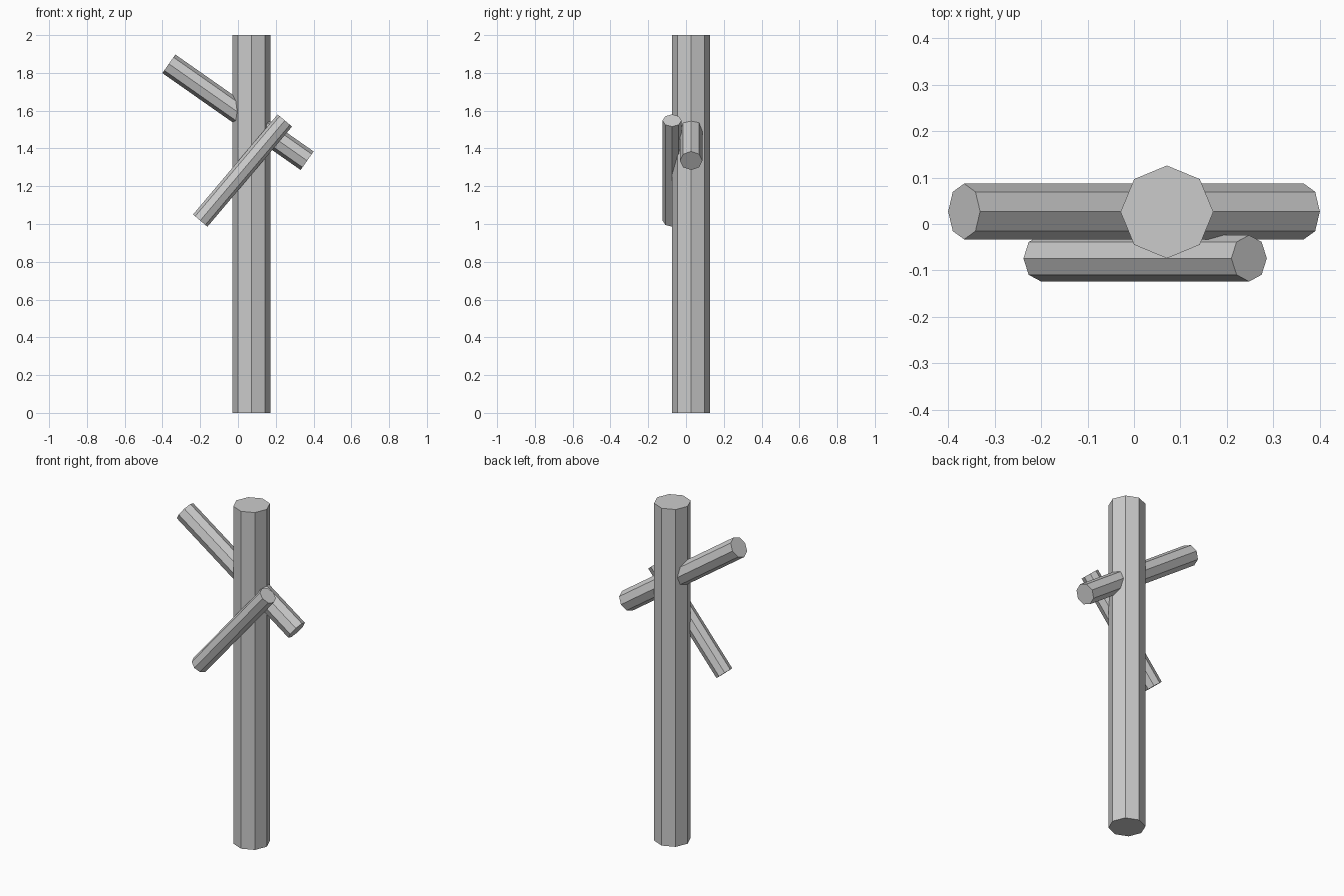
import bpy
from mathutils import Vector

if "Cube" in bpy.data.objects:
    bpy.data.objects.remove(bpy.data.objects["Cube"])


def eight_sided_log(name, start, end, radius):
    """Flat-shaded octagonal log between two centre points."""
    a, b = Vector(start), Vector(end)
    axis = b - a
    bpy.ops.mesh.primitive_cylinder_add(
        vertices=8, radius=radius, depth=axis.length, location=(a + b) / 2)
    log = bpy.context.object
    log.name = name
    # all logs lie in the xz plane, so tilt about y only
    log.rotation_euler = (0, axis.angle(Vector((0, 0, 1))) * (1 if axis.x >= 0 else -1), 0)
    return log


# upright post
eight_sided_log("post", (0.071, 0.026, 0), (0.071, 0.026, 2), 0.10)

# thick branch passing through the post
eight_sided_log("through_branch", (0.366, 0.027, 1.335), (-0.366, 0.027, 1.848), 0.06)

# thinner branch across the front of the post
eight_sided_log("front_branch", (-0.2, -0.074, 1.018), (0.248, -0.074, 1.548), 0.05)
